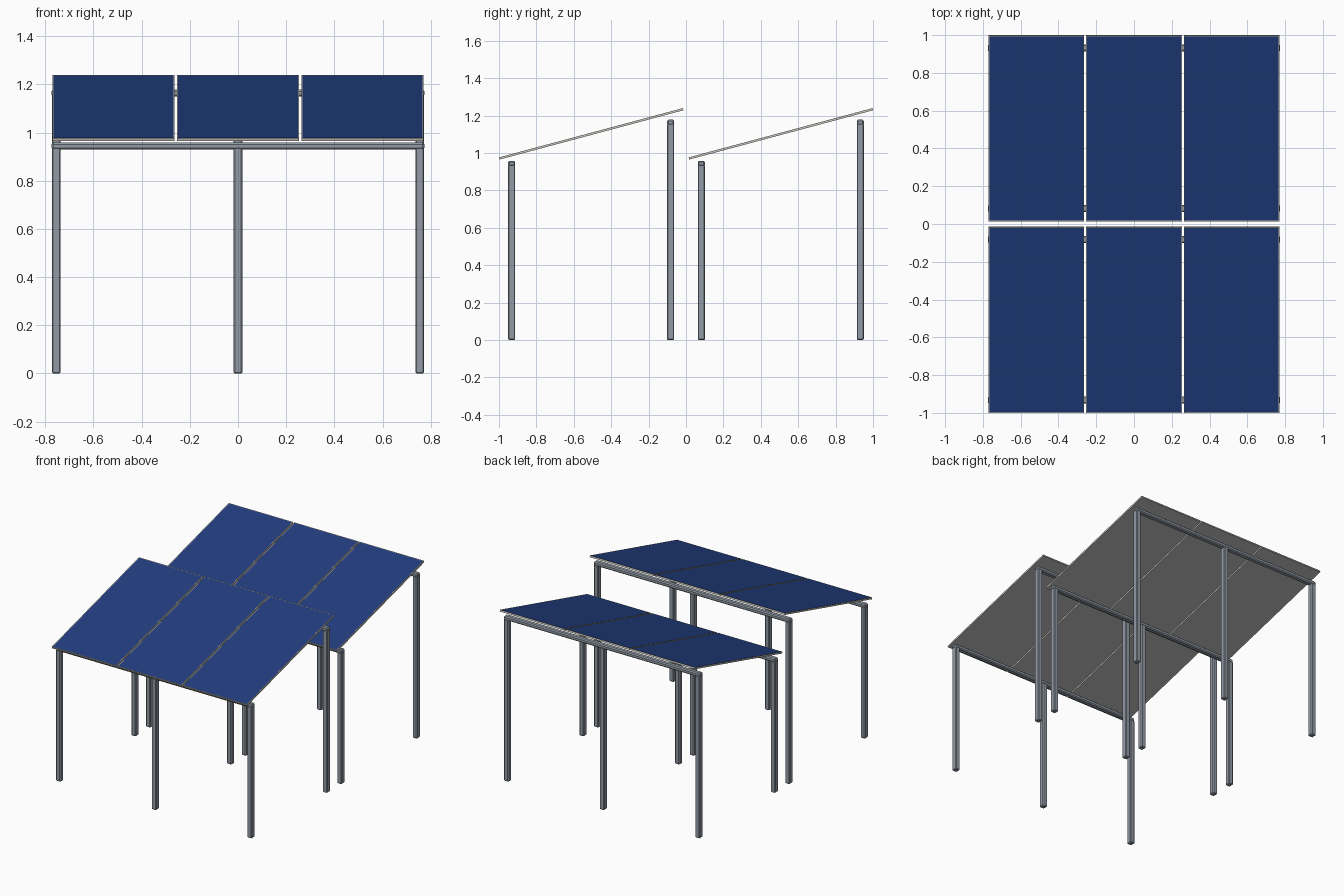
import bpy
import bmesh
from math import radians
from mathutils import Vector

cube = bpy.data.objects.get("Cube")
if cube:
    bpy.data.objects.remove(cube, do_unlink=True)


def material(name, r, g, b):
    mat = bpy.data.materials.new(name)
    mat.use_nodes = True
    mat.diffuse_color = (r, g, b, 1)
    mat.node_tree.nodes["Principled BSDF"].inputs["Base Color"].default_value = (r, g, b, 1)
    return mat


STEEL = material("galvanised steel", 0.29, 0.33, 0.38)
FRAME = material("pale frame", 0.56, 0.54, 0.49)
GLASS = material("blue glass", 0.015, 0.046, 0.21)
BACK = material("grey backing", 0.5, 0.5, 0.52)

ROW_Y = 0.507       # distance of each row from the middle
POST_X = 0.755
LOW, HIGH = 0.958, 1.178


def add_box(name, size, location, mats, bevel=0.0):
    """Box centred on location, with optional chamfered edges."""
    bm = bmesh.new()
    bmesh.ops.create_cube(bm, size=1)
    bmesh.ops.scale(bm, vec=Vector(size), verts=bm.verts)
    if bevel:
        bmesh.ops.bevel(bm, geom=bm.edges[:], offset=bevel, segments=1, affect='EDGES')
    mesh = bpy.data.meshes.new(name)
    bm.to_mesh(mesh)
    bm.free()
    for mat in mats:
        mesh.materials.append(mat)
    obj = bpy.data.objects.new(name, mesh)
    obj.location = location
    bpy.context.collection.objects.link(obj)
    return obj


def add_panel(name, location):
    """Tilted frame with glass inset above and backing inset below."""
    panel = add_box(name, (0.507, 1.018, 0.012), location, (FRAME, GLASS, BACK))
    panel.rotation_euler.x = radians(15)
    bm = bmesh.new()
    bm.from_mesh(panel.data)
    bm.normal_update()
    for face in [f for f in bm.faces if abs(f.normal.z) > 0.9]:
        face_mat = 1 if face.normal.z > 0 else 2
        bmesh.ops.inset_region(bm, faces=[face], thickness=0.006, depth=-0.001)
        face.material_index = face_mat
    bm.to_mesh(panel.data)
    bm.free()


for row, y in (("front", -ROW_Y), ("back", ROW_Y)):
    # Three panels side by side
    for i, side in enumerate(("right", "middle", "left")):
        add_panel(f"{row}_row_{side}_panel", ((i - 1) * 0.517, y, 1.1025))
    # Low and high supports: a cross beam on three posts
    for end, dy, top in (("low", -0.425, LOW), ("high", 0.425, HIGH)):
        add_box(f"{row}_row_{end}_beam", (1.548, 0.038, 0.029),
                (0, y + dy, top - 0.0145), (STEEL,), 0.007)
        height = top - 0.02
        for i, side in enumerate(("right", "middle", "left")):
            add_box(f"{row}_row_{end}_{side}_post", (0.036, 0.038, height),
                    ((i - 1) * POST_X, y + dy, height / 2), (STEEL,), 0.005)
